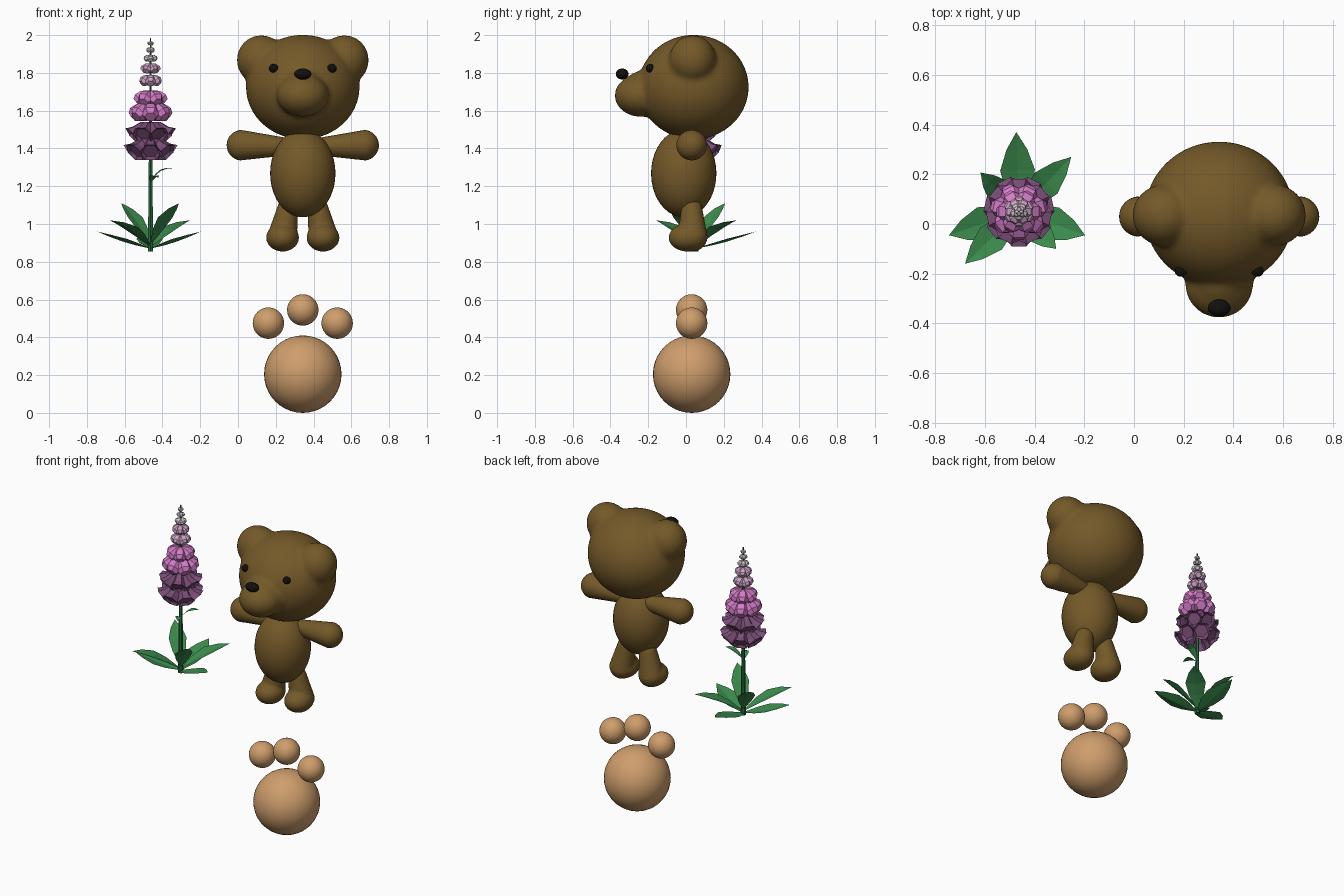
import bpy, bmesh, math
from mathutils import Vector, Matrix

if "Cube" in bpy.data.objects:
    bpy.data.objects.remove(bpy.data.objects["Cube"])


def material(name, rgb):
    m = bpy.data.materials.new(name)
    m.use_nodes = True
    m.diffuse_color = (*rgb, 1)
    m.node_tree.nodes["Principled BSDF"].inputs["Base Color"].default_value = (*rgb, 1)
    return m


brown = material("brown_fur", (0.175, 0.1, 0.022))
black = material("black", (0.006, 0.005, 0.004))
tan = material("tan_pad", (0.62, 0.34, 0.15))
stem_green = material("stem_green", (0.02, 0.14, 0.045))
leaf_green = material("leaf_green", (0.045, 0.26, 0.075))
purple = material("purple_petal", (0.2, 0.075, 0.19))
pink = material("pink_petal", (0.65, 0.2, 0.57))
light_pink = material("light_pink_petal", (0.64, 0.38, 0.58))
pale = material("pale_bud", (0.7, 0.6, 0.66))


def finish(name, bm, mat, smooth=False):
    bmesh.ops.recalc_face_normals(bm, faces=bm.faces)
    for f in bm.faces:
        f.smooth = smooth
    me = bpy.data.meshes.new(name)
    bm.to_mesh(me)
    bm.free()
    me.materials.append(mat)
    ob = bpy.data.objects.new(name, me)
    bpy.context.collection.objects.link(ob)
    return ob


def add_ball(bm, centre, radii, seg=40):
    mat = Matrix.Translation(centre) @ Matrix.Diagonal((*radii, 1))
    bmesh.ops.create_uvsphere(bm, u_segments=seg, v_segments=seg // 2, radius=1, matrix=mat)


def add_limb(bm, a, ra, b, rb):
    """Tapered capsule from a to b."""
    a, b = Vector(a), Vector(b)
    rot = (b - a).to_track_quat("Z", "Y")
    new = bmesh.ops.create_uvsphere(bm, u_segments=32, v_segments=17, radius=1)["verts"]
    for v in new:
        v.co = (b + rot @ v.co * rb) if v.co.z > 0 else (a + rot @ v.co * ra)


def ball(name, centre, radii, mat):
    bm = bmesh.new()
    add_ball(bm, centre, radii)
    return finish(name, bm, mat, True)


def fuse(ob, voxel, rounds):
    """Merge overlapping volumes and soften the joins."""
    r = ob.modifiers.new("merge", "REMESH")
    r.mode = "VOXEL"
    r.voxel_size = voxel
    r.use_smooth_shade = True
    s = ob.modifiers.new("soften", "SMOOTH")
    s.factor = 0.5
    s.iterations = rounds


# ---- Bear ----
CX, CY = 0.343, 0.03
SIDES = (("right", -1), ("left", 1))

bm = bmesh.new()
add_ball(bm, (CX, 0.04, 1.725), (0.302, 0.293, 0.277))
add_ball(bm, (CX, -0.24, 1.68), (0.138, 0.138, 0.113))
add_limb(bm, (CX, -0.08, 1.71), 0.19, (CX, -0.23, 1.69), 0.12)
for _, s in SIDES:
    add_ball(bm, (CX + s * 0.22, 0.035, 1.868), (0.13, 0.125, 0.132))
fuse(finish("head", bm, brown, True), 0.012, 14)

ball("nose", (CX, -0.338, 1.794), (0.046, 0.034, 0.029), black)
ball("body", (CX, -0.012, 1.268), (0.173, 0.173, 0.232), brown)

for side, s in SIDES:
    eye = ball(side + "_eye", (CX + s * 0.154, -0.19, 1.824), (0.025, 0.022, 0.023), black)
    bm = bmesh.new()
    add_limb(bm, (CX + s * 0.10, CY, 1.41), 0.048, (CX + s * 0.322, CY, 1.417), 0.081)
    finish(side + "_arm", bm, brown, True)
    bm = bmesh.new()
    add_limb(bm, (CX + s * 0.08, CY, 1.08), 0.056, (CX + s * 0.108, CY + 0.005, 0.935), 0.08)
    add_ball(bm, (CX + s * 0.107, 0.01, 0.928), (0.087, 0.102, 0.074))
    fuse(finish(side + "_leg", bm, brown, True), 0.008, 6)

# ---- Paw print ----
ball("paw_pad", (CX, CY, 0.205), (0.205,) * 3, tan)
for name, dx, z in (("right", -0.182, 0.475), ("middle", 0, 0.545), ("left", 0.182, 0.475)):
    ball(name + "_toe", (CX + dx, CY, z), (0.083,) * 3, tan)

# ---- Flower stem ----
PX, PY = -0.463, 0.05
bm = bmesh.new()
bmesh.ops.create_cone(bm, cap_ends=True, segments=6, radius1=0.016, radius2=0.004,
                      depth=1.13, matrix=Matrix.Translation((PX, PY, 1.42)))
finish("stem", bm, stem_green)


# ---- Leaves: folded blades with a raised middle ----
def add_leaf(bm, base_z, tip, width, arch):
    base = Vector((PX, PY, base_z))
    tip = Vector(tip)
    across = (tip - base).cross(Vector((0, 0, 1))).normalized()
    rows = []
    for t, w in ((0.04, 0.15), (0.28, 0.75), (0.52, 1.0), (0.78, 0.6)):
        mid = base.lerp(tip, t) + Vector((0, 0, arch * math.sin(math.pi * t)))
        lift = Vector((0, 0, 0.2 * w * width))
        rows.append([bm.verts.new(p) for p in
                     (mid - across * w * width + lift, mid, mid + across * w * width + lift)])
    for a, b in zip(rows, rows[1:]):
        for i in (0, 1):
            bm.faces.new((a[i], a[i + 1], b[i + 1], b[i]))
    end = bm.verts.new(tip)
    for i in (0, 1):
        bm.faces.new((rows[-1][i], rows[-1][i + 1], end))


bm = bmesh.new()
for tip in ((-0.745, -0.045, 0.96), (-0.197, -0.045, 0.96), (-0.474, 0.37, 0.96)):
    add_leaf(bm, 0.87, tip, 0.07, -0.01)
for tip in ((-0.253, 0.27, 1.02), (-0.68, -0.16, 1.02)):
    add_leaf(bm, 0.88, tip, 0.062, 0.02)
for tip in ((-0.618, 0.207, 1.11), (-0.313, -0.1, 1.11)):
    add_leaf(bm, 0.89, tip, 0.055, 0.02)
finish("base_leaves", bm, leaf_green)

bm = bmesh.new()
add_leaf(bm, 1.23, (PX + 0.115, PY + 0.03, 1.295), 0.025, 0.02)
add_leaf(bm, 1.22, (PX + 0.04, PY - 0.09, 1.245), 0.025, 0.02)
finish("stem_leaves", bm, leaf_green)

# ---- Blossoms: six-sided bells and buds in rings ----
# Each profile gives distance along the blossom and radius, relative to its size
OPEN = ((-1.9, 0.2), (-1.5, 0.55), (-0.6, 0.7), (0, 1.05), (-0.25, 0.75))
BUD = ((-1.5, 0.25), (-0.8, 0.85), (0.05, 1.0), (0.6, 0.65))


def add_blossom(bm, centre, axis, size, profile):
    rot = axis.to_track_quat("Z", "Y")
    rings = []
    for d, r in profile:
        rings.append([bm.verts.new(centre + rot @ Vector((
            r * size * math.cos(k * math.pi / 3), r * size * math.sin(k * math.pi / 3), d * size)))
            for k in range(6)])
    for a, b in zip(rings, rings[1:]):
        for k in range(6):
            n = (k + 1) % 6
            bm.faces.new((a[k], a[n], b[n], b[k]))
    bm.faces.new(rings[0])
    bm.faces.new(rings[-1])


# name, height, reach, size, count, profile, colour
TIERS = (
    ("lower_bells", 1.378, 0.108, 0.056, 7, OPEN, purple),
    ("upper_bells", 1.468, 0.100, 0.054, 7, OPEN, purple),
    ("lower_pink_buds", 1.585, 0.076, 0.048, 7, BUD, pink),
    ("upper_pink_buds", 1.660, 0.056, 0.042, 6, BUD, pink),
    ("lower_light_buds", 1.755, 0.038, 0.030, 6, BUD, light_pink),
    ("upper_light_buds", 1.820, 0.032, 0.027, 6, BUD, light_pink),
    ("lower_pale_buds", 1.875, 0.021, 0.019, 5, BUD, pale),
    ("middle_pale_buds", 1.920, 0.014, 0.014, 4, BUD, pale),
    ("top_pale_buds", 1.955, 0.009, 0.011, 4, BUD, pale),
)
for i, (name, z, reach, size, count, profile, mat) in enumerate(TIERS):
    bm = bmesh.new()
    for k in range(count):
        a = math.tau * (k + 0.5 * (i % 2)) / count - math.pi / 2
        out = Vector((math.cos(a), math.sin(a), 0))
        axis = (out - Vector((0, 0, 0.8))).normalized()
        add_blossom(bm, Vector((PX, PY, z)) + out * reach, axis, size, profile)
    finish(name, bm, mat)
